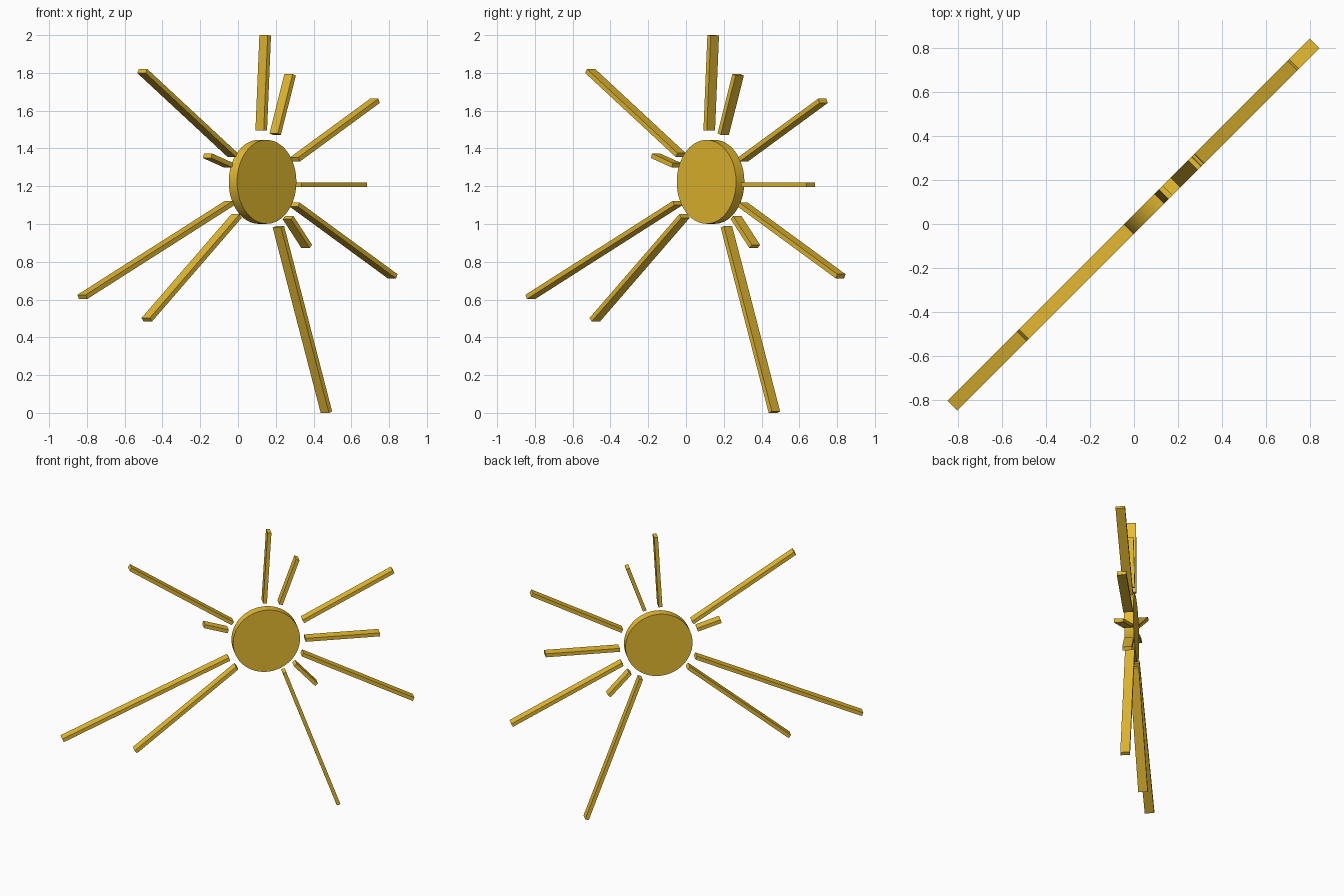
import bpy, math
from mathutils import Matrix, Vector

if "Cube" in bpy.data.objects:
    bpy.data.objects.remove(bpy.data.objects["Cube"])

DEPTH = 0.062      # thickness across the sun's plane
WIDTH = 0.025      # in-plane width of each ray
ALONG = Vector((1, 1, 0)).normalized()    # the sun stands in a diagonal plane
NORMAL = Vector((1, -1, 0)).normalized()

gold = bpy.data.materials.new("gold")
gold.diffuse_color = (0.80, 0.50, 0.03, 1)
gold.use_nodes = True
gold.node_tree.nodes["Principled BSDF"].inputs["Base Color"].default_value = gold.diffuse_color


def on_plane(x, z):
    return Vector((x, x, z))


def place(obj, name, location, x_axis, y_axis, z_axis, scale):
    obj.name = name
    rot = Matrix((x_axis, y_axis, z_axis)).transposed().to_4x4()
    obj.matrix_world = Matrix.Translation(location) @ rot @ Matrix.Diagonal((*scale, 1))
    obj.data.materials.append(gold)


# round disc in the middle
bpy.ops.mesh.primitive_cylinder_add(vertices=64, radius=0.222, depth=DEPTH)
disc = bpy.context.object
bpy.ops.object.shade_smooth_by_angle()
place(disc, "sun_disc", on_plane(0.13, 1.223), ALONG, Vector((0, 0, 1)), NORMAL, (1, 1, 1))

# rays: inner x, z and outer x, z of each centre line
rays = [
    (0.123, 1.495, 0.144, 1.999),
    (0.197, 1.476, 0.276, 1.790),
    (0.302, 1.342, 0.725, 1.652),
    (0.314, 1.208, 0.661, 1.208),
    (0.300, 1.103, 0.819, 0.723),
    (0.265, 1.034, 0.364, 0.881),
    (0.214, 0.985, 0.468, 0.004),
    (-0.008, 1.042, -0.483, 0.493),
    (-0.044, 1.111, -0.824, 0.614),
    (-0.050, 1.311, -0.161, 1.361),
    (-0.028, 1.365, -0.507, 1.810),
]
for i, (x0, z0, x1, z1) in enumerate(rays, 1):
    a, b = on_plane(x0, z0), on_plane(x1, z1)
    direction = (b - a).normalized()
    bpy.ops.mesh.primitive_cube_add(size=1)
    place(bpy.context.object, f"ray_{i}", (a + b) / 2, direction,
          NORMAL.cross(direction), NORMAL, ((b - a).length, WIDTH, DEPTH))
